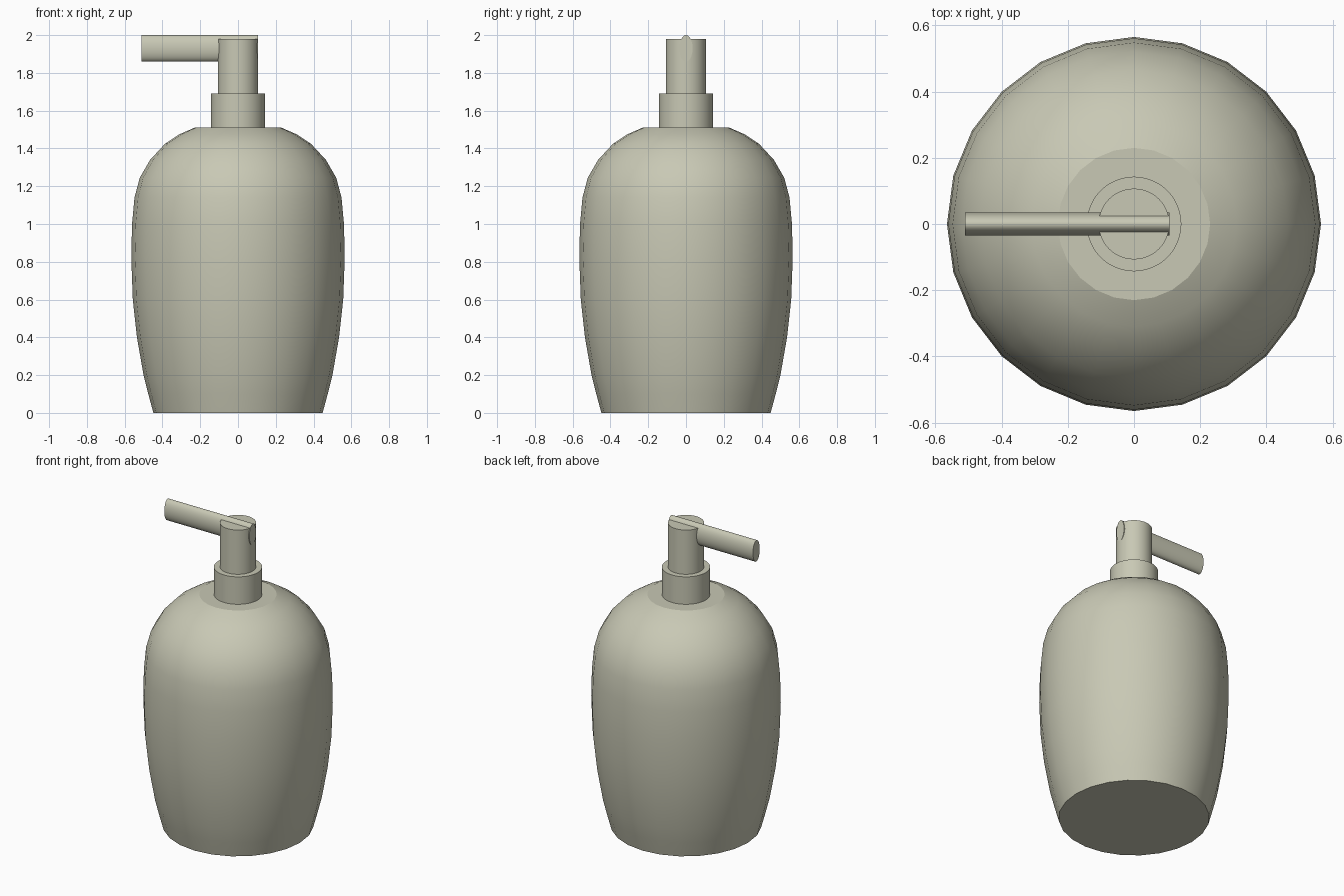
import bpy
import bmesh
from math import sin, cos, tau, radians
from mathutils import Matrix

cube = bpy.data.objects.get("Cube")
if cube:
    bpy.data.objects.remove(cube, do_unlink=True)

# One ceramic colour for every part
ceramic = bpy.data.materials.new("warm_grey_ceramic")
ceramic.use_nodes = True
colour = (0.58, 0.58, 0.46, 1)
ceramic.diffuse_color = colour
ceramic.node_tree.nodes["Principled BSDF"].inputs["Base Color"].default_value = colour


def lathe(name, profile, sides, placement=Matrix()):
    """Capped solid turned from (radius, height) points, then placed."""
    bm = bmesh.new()
    rings = [[bm.verts.new((r * cos(tau * i / sides), r * sin(tau * i / sides), z))
              for i in range(sides)] for r, z in profile]
    for low, high in zip(rings, rings[1:]):
        for i in range(sides):
            j = (i + 1) % sides
            bm.faces.new((low[i], low[j], high[j], high[i]))
    bm.faces.new(rings[0][::-1])
    bm.faces.new(rings[-1])
    bm.transform(placement)
    bmesh.ops.recalc_face_normals(bm, faces=bm.faces)
    mesh = bpy.data.meshes.new(name)
    bm.to_mesh(mesh)
    bm.free()
    mesh.materials.append(ceramic)
    obj = bpy.data.objects.new(name, mesh)
    bpy.context.collection.objects.link(obj)
    bpy.ops.object.select_all(action="DESELECT")
    obj.select_set(True)
    bpy.context.view_layer.objects.active = obj
    bpy.ops.object.shade_smooth_by_angle(angle=radians(35))
    # Keep the flat end caps crisp where they meet the sides
    for face in mesh.polygons:
        if len(face.vertices) > 4:
            face.use_smooth = False
    return obj


# Bottle with a tapered foot and rounded shoulder
lathe("bottle_body", [
    (0.448, 0), (0.475, 0.1), (0.50, 0.2), (0.535, 0.4), (0.557, 0.6),
    (0.565, 0.82), (0.561, 1.0), (0.548, 1.14), (0.52, 1.245),
    (0.465, 1.34), (0.386, 1.425), (0.31, 1.475), (0.23, 1.51)], 24)

# Collar and pump head
lathe("neck_collar", [(0.143, 1.5), (0.143, 1.69)], 48)
lathe("pump_head", [(0.107, 1.68), (0.107, 1.98)], 48)

# Oval spout crossing the pump head and reaching out to the right
spout_place = (Matrix.Translation((-0.51, 0, 1.93))
               @ Matrix.Diagonal((1, 0.5, 1, 1))
               @ Matrix.Rotation(radians(90), 4, "Y"))
lathe("pump_spout", [(0.07, 0), (0.07, 0.617)], 32, spout_place)
